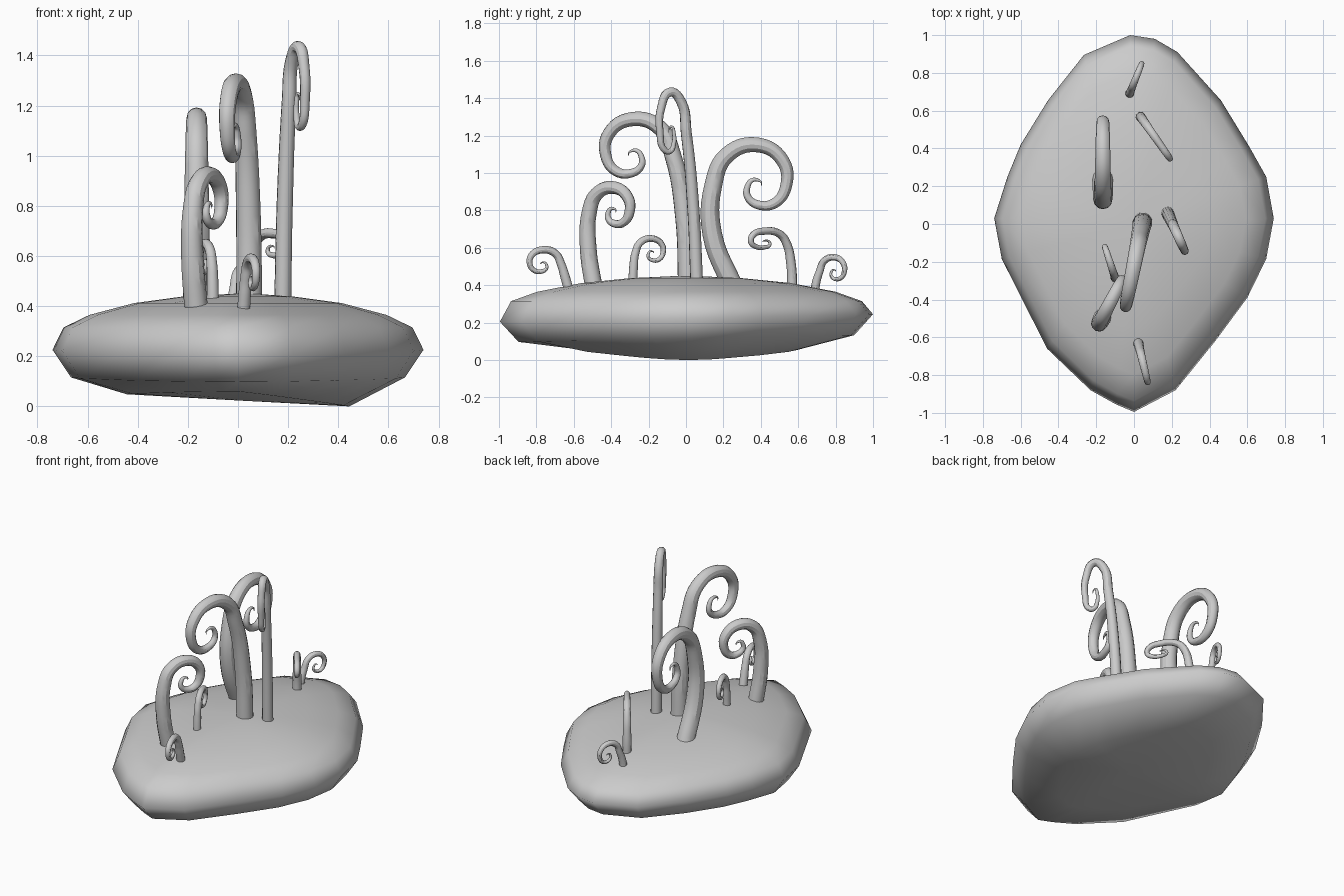
import bpy, bmesh
from math import cos, sin, pi

if "Cube" in bpy.data.objects:
    bpy.data.objects.remove(bpy.data.objects["Cube"])

# --- Flattened boulder: one outline, lofted through scaled rings ---
outline = [(-.02, 1), (.11, .98), (.23, .91), (.46, .655), (.61, .41), (.70, .25), (.74, .03),
           (.70, -.185), (.6, -.39), (.43, -.62), (.22, -.88), (0, -.995), (-.095, -.955),
           (-.23, -.88), (-.46, -.66), (-.70, -.185), (-.74, .03), (-.67, .25), (-.6, .42),
           (-.455, .655), (-.265, .895)]
rings = [(.3, .438), (.56, .412), (.8, .365), (.94, .315), (1, .225), (.9, .115), (.6, None)]


def ring_z(x, y, z):
    if z is None:  # underside dips to the ground on the right
        return max(0, .048 - .11 * max(x, 0) + .02 * abs(y))
    return z + .02 * y * (z < .25)


bm = bmesh.new()
loops = [[bm.verts.new((x * s, y * s, ring_z(x * s, y * s, z))) for x, y in outline] for s, z in rings]
n = len(outline)
for a, b in zip(loops, loops[1:]):
    for i in range(n):
        bm.faces.new((a[i], a[(i + 1) % n], b[(i + 1) % n], b[i]))
for loop, z in ((loops[0], .452), (loops[-1], .022)):
    c = bm.verts.new((.03, 0, z))
    for i in range(n):
        bm.faces.new((c, loop[i], loop[(i + 1) % n]))
bmesh.ops.recalc_face_normals(bm, faces=bm.faces)
mesh = bpy.data.meshes.new("rock_base")
bm.to_mesh(mesh)
bm.free()
mesh.shade_smooth()
bpy.context.collection.objects.link(bpy.data.objects.new("rock_base", mesh))

# --- Curled tendrils: stem plus inward spiral in an upright plane ---
QUARTER_RADII = [.24, .22, .15, .10, .055, .032, .018]


def tendril(name, base, mid_y, centre, sy, sz, slope, thick):
    bx, by, bz = base
    cy, cz = centre
    path = [(by, bz - .04), (mid_y, (bz + cz) / 2)]
    steps = 2 * (len(QUARTER_RADII) - 1)
    for i in range(steps + 1):
        q, f = divmod(i, 2)
        r = QUARTER_RADII[q]
        if f:
            r = (r + QUARTER_RADII[q + 1]) / 2 * 1.02
        a = pi - i * pi / 4
        path.append((cy + sy * r * cos(a), cz + sz * r * sin(a)))
    curve = bpy.data.curves.new(name, 'CURVE')
    curve.dimensions = '3D'
    curve.bevel_depth = thick
    curve.bevel_resolution = 4
    curve.resolution_u = 6
    curve.use_fill_caps = True
    sp = curve.splines.new('BEZIER')
    sp.bezier_points.add(len(path) - 1)
    for i, (p, (y, z)) in enumerate(zip(sp.bezier_points, path)):
        p.co = (bx + slope * (y - by), y, z)
        p.handle_left_type = p.handle_right_type = 'AUTO'
        p.radius = 1 if i == 0 else .95 if i == 1 else max(.01, .86 * (1 - (i - 2) / steps))
    ob = bpy.data.objects.new(name, curve)
    bpy.context.collection.objects.link(ob)
    bpy.ops.object.select_all(action='DESELECT')
    ob.select_set(True)
    bpy.context.view_layer.objects.active = ob
    bpy.ops.object.convert(target='MESH')
    bpy.ops.object.shade_smooth_by_angle()


tendril("tendril_left", (-.165, .255, .42), .14, (.385, .93), 1, 1, 0, .055)
tendril("tendril_middle", (.045, .01, .43), -.008, (-.29, 1.09), -.92, .9, .2, .053)
tendril("tendril_tall", (.178, .058, .44), .038, (-.085, 1.215), -.36, .99, -.45, .034)
tendril("tendril_front", (-.165, -.49, .41), -.523, (-.385, .79), .55, .6, .52, .047)
tendril("small_tendril_front", (.02, -.62, .39), -.648, (-.77, .51), -.43, .36, -.24, .027)
tendril("small_tendril_left", (-.1, -.285, .43), -.28, (-.18, .57), .38, .36, -.33, .025)
tendril("small_tendril_right", (.035, .568, .39), .562, (.42, .63), -.48, .27, -.7, .027)
tendril("small_tendril_back", (-.025, .685, .37), .697, (.795, .47), .34, .36, .4, .024)
